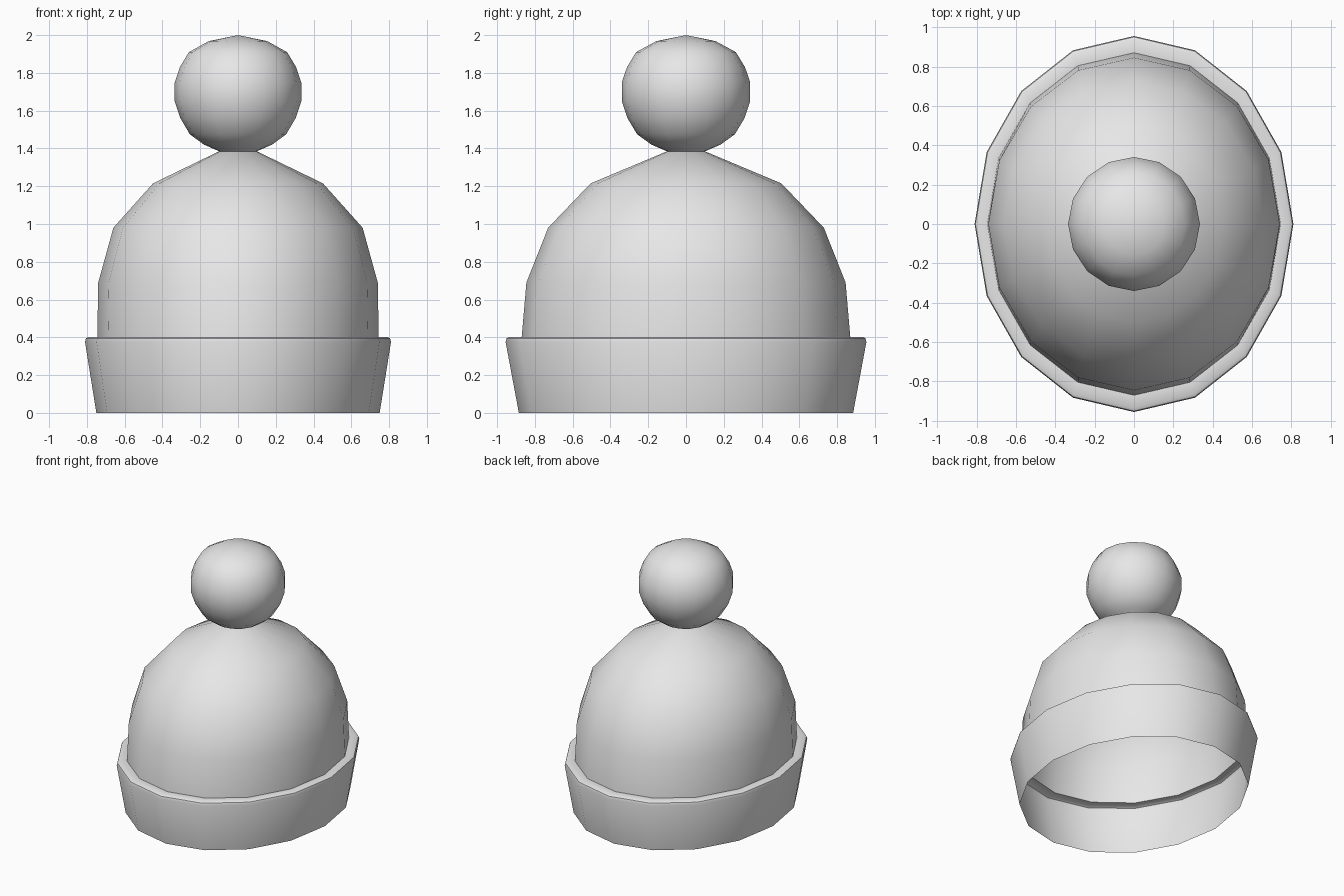
import bpy
import bmesh
import math

cube = bpy.data.objects.get("Cube")
if cube:
    bpy.data.objects.remove(cube, do_unlink=True)

SIDES = 16

wool = bpy.data.materials.new("light_grey_wool")
wool.use_nodes = True
GREY = (0.8, 0.8, 0.8, 1.0)
wool.diffuse_color = GREY
wool.node_tree.nodes["Principled BSDF"].inputs["Base Color"].default_value = GREY


def loft(name, rings, cap_top=False):
    """Skin a stack of ellipses given as (half width, half depth, height)."""
    bm = bmesh.new()
    loops = []
    for rx, ry, z in rings:
        if rx == 0:
            loops.append([bm.verts.new((0, 0, z))] * SIDES)
            continue
        angles = [2 * math.pi * i / SIDES for i in range(SIDES)]
        loops.append([bm.verts.new((rx * math.cos(a), ry * math.sin(a), z))
                      for a in angles])
    for low, high in zip(loops, loops[1:]):
        for i in range(SIDES):
            j = (i + 1) % SIDES
            corners = [low[i], low[j], high[j], high[i]]
            bm.faces.new(list(dict.fromkeys(corners)))
    if cap_top:
        bm.faces.new(loops[-1])
    mesh = bpy.data.meshes.new(name)
    bm.to_mesh(mesh)
    bm.free()
    mesh.materials.append(wool)
    obj = bpy.data.objects.new(name, mesh)
    bpy.context.collection.objects.link(obj)
    bpy.ops.object.select_all(action="DESELECT")
    obj.select_set(True)
    bpy.context.view_layer.objects.active = obj
    bpy.ops.object.shade_smooth_by_angle(angle=math.radians(40))
    return obj


# Flared cuff, open underneath, with a rounded lip turning in to the crown
loft("folded_cuff", [
    (0.75, 0.885, 0), (0.81, 0.955, 0.375), (0.805, 0.95, 0.395),
    (0.79, 0.935, 0.403), (0.745, 0.87, 0.4)])

# Domed crown
loft("crown", [
    (0.745, 0.87, 0.4), (0.74, 0.845, 0.69), (0.66, 0.73, 0.98),
    (0.45, 0.505, 1.215), (0.1, 0.1, 1.385)], cap_top=True)

# Slightly squashed bobble
bobble = [(0.1, 1.385), (0.18, 1.42), (0.255, 1.475), (0.305, 1.56),
          (0.335, 1.65), (0.335, 1.75), (0.308, 1.83), (0.26, 1.91),
          (0.155, 1.968), (0, 2)]
loft("bobble", [(r, r * 1.015, z) for r, z in bobble])
